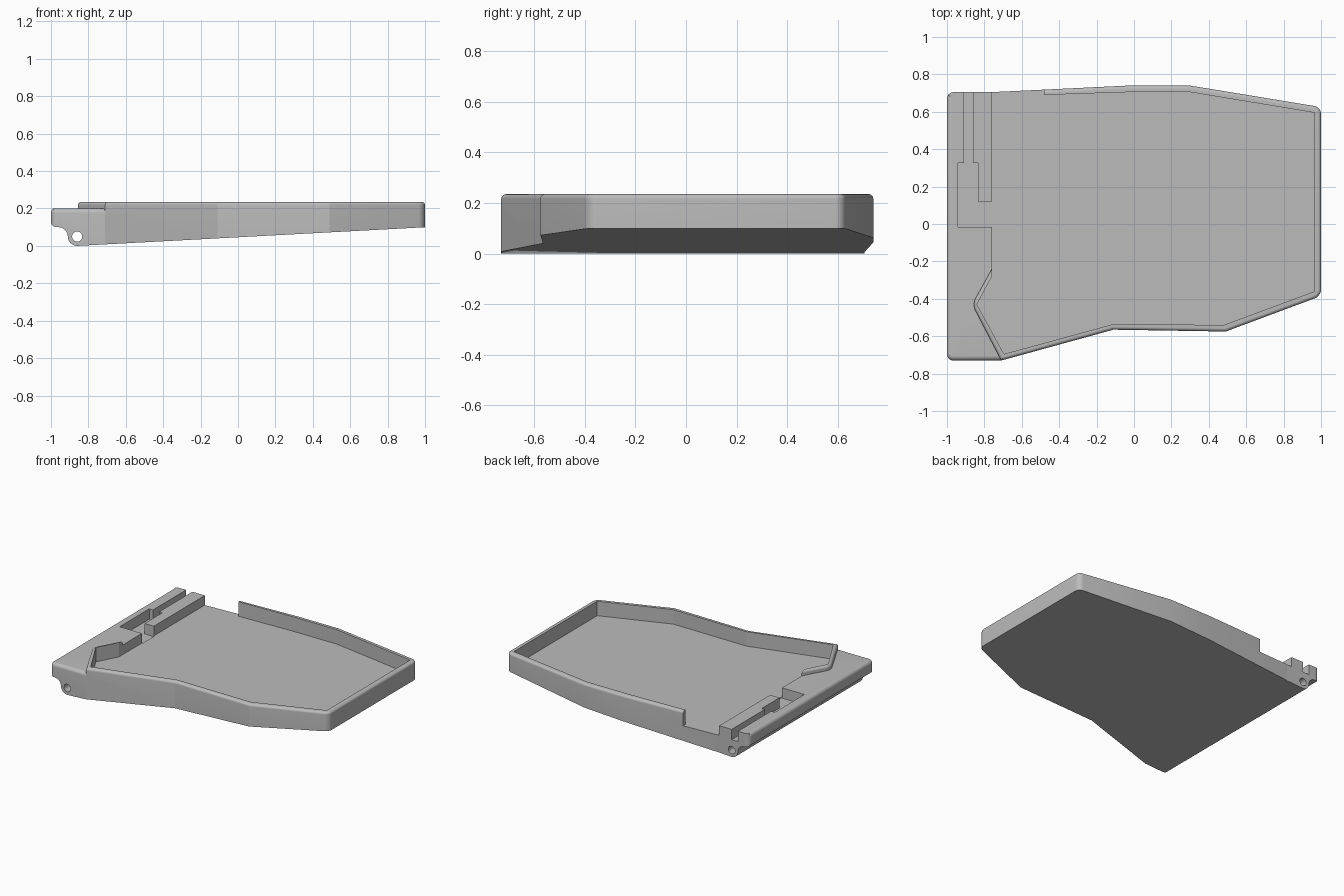
import bpy, bmesh, math

old = bpy.data.objects.get("Cube")
if old:
    bpy.data.objects.remove(old, do_unlink=True)

grey = bpy.data.materials.new("plain grey")
grey.use_nodes = True
colour = (0.5, 0.5, 0.5, 1)
grey.diffuse_color = colour
grey.node_tree.nodes["Principled BSDF"].inputs["Base Color"].default_value = colour


def arc(cx, cy, r, start, end, steps=8):
    angles = [math.radians(start + (end - start) * i / steps) for i in range(steps + 1)]
    return [(cx + r * math.cos(a), cy + r * math.sin(a)) for a in angles]


def bevel(bm, edges, size):
    bmesh.ops.bevel(bm, geom=edges, offset=size, offset_type='OFFSET', segments=8,
                    profile=0.5, affect='EDGES', clamp_overlap=False)


def prism(name, points, low, high, along='z', corners=(), corner_size=0, rim=0, rim_limit=9):
    """Extrude an outline; optionally round chosen corners and the top rim."""
    bm = bmesh.new()
    place = (lambda a, b: (a, b, low)) if along == 'z' else (lambda a, b: (a, low, b))
    verts = [bm.verts.new(place(*p)) for p in points]
    face = bm.faces.new(verts)
    top = bmesh.ops.extrude_face_region(bm, geom=[face])["geom"]
    for v in top:
        if isinstance(v, bmesh.types.BMVert):
            if along == 'z':
                v.co.z = high
            else:
                v.co.y = high
    bmesh.ops.recalc_face_normals(bm, faces=bm.faces)
    if corners:
        chosen = [e for i in corners for e in verts[i].link_edges
                  if abs(e.verts[0].co.z - e.verts[1].co.z) > 0.01]
        bevel(bm, chosen, corner_size)
    if rim:
        edges = [e for e in bm.edges if all(abs(v.co.z - high) < 1e-5 for v in e.verts)
                 and sum(v.co.y for v in e.verts) / 2 < rim_limit]
        bevel(bm, edges, rim)
    mesh = bpy.data.meshes.new(name)
    bm.to_mesh(mesh)
    bm.free()
    mesh.materials.append(grey)
    ob = bpy.data.objects.new(name, mesh)
    bpy.context.collection.objects.link(ob)
    return ob


def combine(target, other, operation):
    mod = target.modifiers.new(operation, 'BOOLEAN')
    mod.operation, mod.solver, mod.object = operation, 'EXACT', other
    bpy.context.view_layer.objects.active = target
    bpy.ops.object.modifier_apply(modifier=mod.name)
    bpy.data.objects.remove(other, do_unlink=True)


# Tray with rounded rim
tray = prism("tray", [(-0.72, 0.707), (-0.03, 0.74), (0.30, 0.74), (1, 0.625), (1, -0.385),
                      (0.49, -0.575), (-0.11, -0.565), (-0.71, -0.73), (-0.865, -0.43),
                      (-0.72, -0.168)],
             0, 0.235, corners=(3, 4, 8), corner_size=0.035, rim=0.018)

# Hinge block along the side of the tray
block = prism("hinge_block", [(-1, 0.705), (-0.6, 0.705), (-0.6, -0.6), (-0.71, -0.73),
                              (-1, -0.73)],
              0, 0.2, corners=(0, 4), corner_size=0.035, rim=0.025, rim_limit=0.69)
combine(tray, block, 'UNION')

# Sunken floor, open at the back near the hinge
floor = prism("floor_cutter", [(-0.76, 0.9), (-0.76, -0.28), (-0.84, -0.43), (-0.695, -0.695),
                               (-0.11, -0.535), (0.48, -0.54), (0.965, -0.36), (0.965, 0.595),
                               (0.30, 0.705), (-0.03, 0.705), (-0.48, 0.69), (-0.48, 0.9)],
              0.13, 0.5)
combine(tray, floor, 'DIFFERENCE')

# Stepped slot in the hinge block
slot = prism("slot_cutter", [(-0.94, -0.015), (-0.755, -0.015), (-0.755, 0.12), (-0.835, 0.12),
                             (-0.835, 0.325), (-0.86, 0.325), (-0.86, 0.9), (-0.91, 0.9),
                             (-0.91, 0.325), (-0.94, 0.325)],
             0.125, 0.5)
combine(tray, slot, 'DIFFERENCE')

# Side profile: sloping underside and hinge knuckle
side = (arc(-0.97, 0.13, 0.03, 180, 270) + arc(-0.96, 0.05, 0.05, 90, 0)
        + arc(-0.86, 0.05, 0.05, 180, 270)[1:] + [(1.1, 0.105), (1.1, 0.4), (-1, 0.4)])
combine(tray, prism("side_profile", side, -1, 1, along='y'), 'INTERSECT')

# Hinge pin hole
hole = prism("pin_hole", arc(-0.86, 0.05, 0.027, 0, 360, 32)[:-1], -1, 1, along='y')
combine(tray, hole, 'DIFFERENCE')

bpy.ops.object.select_all(action='DESELECT')
tray.select_set(True)
bpy.context.view_layer.objects.active = tray
bpy.ops.object.shade_smooth_by_angle(angle=math.radians(14))
